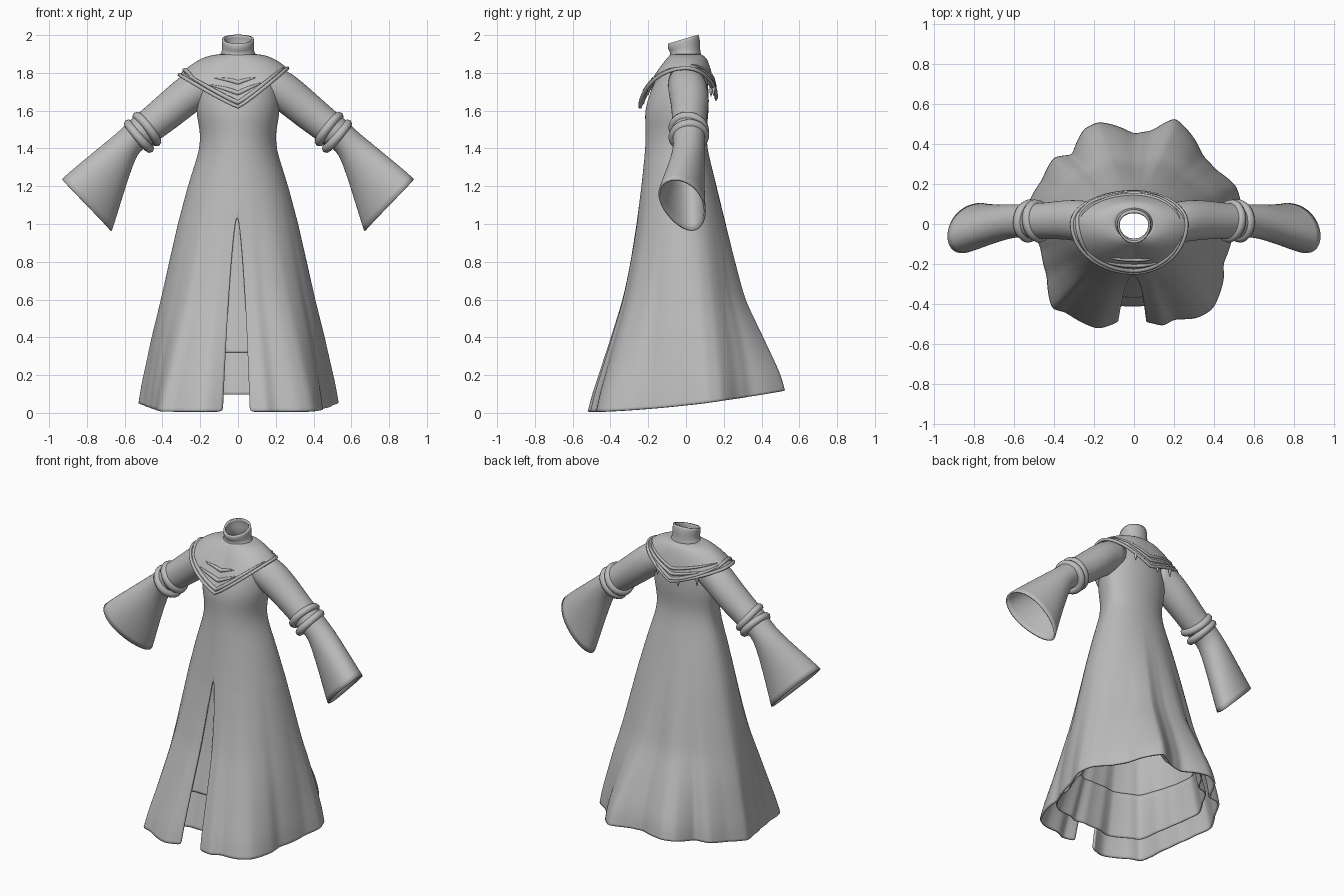
import bpy, bmesh
from math import sin, cos, pi, radians, asin, atan2, hypot
from mathutils import Vector

if "Cube" in bpy.data.objects:
    bpy.data.objects.remove(bpy.data.objects["Cube"])

cloth = bpy.data.materials.new("grey_cloth")
cloth.use_nodes = True
cloth.diffuse_color = (0.5, 0.5, 0.5, 1)
cloth.node_tree.nodes["Principled BSDF"].inputs["Base Color"].default_value = (0.5, 0.5, 0.5, 1)
cloth.node_tree.nodes["Principled BSDF"].inputs["Roughness"].default_value = 0.8


def loft(name, rows, closed, thickness):
    """Skin a grid of rows, then smooth and thicken it inwards."""
    bm = bmesh.new()
    grid = [[bm.verts.new(p) for p in row] for row in rows]
    n = len(rows[0])
    for a, b in zip(grid, grid[1:]):
        for j in range(n if closed else n - 1):
            k = (j + 1) % n
            bm.faces.new((a[j], a[k], b[k], b[j]))
    bmesh.ops.remove_doubles(bm, verts=bm.verts, dist=0.0005)
    bmesh.ops.recalc_face_normals(bm, faces=bm.faces)
    for f in bm.faces:
        f.smooth = True
    mesh = bpy.data.meshes.new(name)
    bm.to_mesh(mesh)
    bm.free()
    mesh.materials.append(cloth)
    obj = bpy.data.objects.new(name, mesh)
    bpy.context.collection.objects.link(obj)
    sub = obj.modifiers.new("smooth", "SUBSURF")
    sub.levels = sub.render_levels = 1
    sol = obj.modifiers.new("thickness", "SOLIDIFY")
    sol.thickness = thickness
    sol.offset = -1


def tube(name, points, radius, cyclic=False):
    """Rolled cloth fold along a path, thinning out at open ends."""
    curve = bpy.data.curves.new(name, "CURVE")
    curve.dimensions = "3D"
    curve.bevel_depth = radius
    curve.bevel_resolution = 2
    spline = curve.splines.new("POLY")
    spline.points.add(len(points) - 1)
    spline.use_cyclic_u = cyclic
    for i, (sp, p) in enumerate(zip(spline.points, points)):
        sp.co = (*p, 1)
        sp.radius = 1 if cyclic else 0.25 + 0.75 * sin(pi * i / (len(points) - 1))
    curve.materials.append(cloth)
    obj = bpy.data.objects.new(name, curve)
    bpy.context.collection.objects.link(obj)
    bpy.ops.object.select_all(action="DESELECT")
    obj.select_set(True)
    bpy.context.view_layer.objects.active = obj
    bpy.ops.object.convert(target="MESH")
    for f in obj.data.polygons:
        f.use_smooth = True


# Gown profile: height, half width, front depth, back depth
PROFILE = [
    (0, .52, .515, .505), (.1, .508, .492, .49), (.2, .49, .46, .46), (.4, .455, .398, .39),
    (.6, .412, .338, .312), (.8, .367, .297, .262), (1, .32, .263, .212), (1.2, .266, .236, .162),
    (1.4, .202, .215, .112), (1.48, .2, .213, .107), (1.6, .222, .218, .12), (1.7, .22, .192, .122),
    (1.8, .185, .14, .108), (1.85, .135, .105, .095), (1.89, .095, .085, .08),
    (1.92, .082, .082, .073), (1.955, .087, .098, .075), (1.983, .083, .095, .065)]

# Wavy hem outline seen from above, round from the left side
HEM = [(.5, 0), (.535, .11), (.51, .19), (.41, .27), (.345, .34), (.3, .43), (.205, .53), (.09, .465),
       (0, .45), (-.1, .495), (-.18, .51), (-.25, .475), (-.31, .345), (-.4, .335), (-.46, .22),
       (-.53, .1), (-.5, 0), (-.465, -.13), (-.435, -.26), (-.41, -.425), (-.345, -.44), (-.18, -.525),
       (-.08, -.49), (.07, -.49), (.15, -.51), (.2, -.475), (.32, -.47), (.395, -.425), (.45, -.27), (.445, -.2)]
HEM_POLAR = [(atan2(y, x) % (2 * pi), hypot(x, y)) for x, y in HEM]
HEM_POLAR.append((2 * pi, HEM_POLAR[0][1]))


def hem_radius(t):
    t %= 2 * pi
    for (ta, ra), (tb, rb) in zip(HEM_POLAR, HEM_POLAR[1:]):
        if t <= tb:
            return ra + (rb - ra) * (t - ta) / (tb - ta)


def ellipse(t, hx, front, back):
    return 1 / ((cos(t) / hx) ** 2 + (sin(t) / (back if sin(t) > 0 else front)) ** 2) ** .5


def section(z):
    for a, b in zip(PROFILE, PROFILE[1:]):
        if z <= b[0]:
            f = (z - a[0]) / (b[0] - a[0])
            return [u + (v - u) * f for u, v in zip(a[1:], b[1:])]
    return PROFILE[-1][1:]


def gown_point(t, z, scale):
    wave = hem_radius(t) / ellipse(t, *PROFILE[0][1:]) - 1
    w = max(0, 1 - z / 1.3) ** 1.4
    r = ellipse(t, *section(z)) * (1 + wave * w) * scale
    x, y = r * cos(t), r * sin(t)
    if z < .6:                       # hem rises towards the back
        z += (.008 + .11 * max(0, (y + .5) / 1.02) ** 1.7) * (1 - z / .6)
    if z > 1.9:                      # collar leans forward
        z += .3 * y * min(1, (z - 1.9) / .05)
    return Vector((x, y, z))


def gown_row(z, scale=1, slit=True, count=121):
    """One row round the body, with or without the front slit."""
    half = .074 * max(0, (1.04 - z) / 1.04) ** .6 if slit else 0
    gap = asin(half / section(z)[1])
    start = radians(-91) + gap
    span = 2 * pi - 2 * gap
    return [gown_point(start + span * j / (count - 1), z, scale) for j in range(count)]


heights = sorted([p[0] for p in PROFILE] + [.03, .3, .5, .7, .9, .97, 1.02, 1.04, 1.1, 1.3, 1.54])
loft("gown", [gown_row(z) for z in heights], False, .012)

# Closed underskirt behind the slit, in two tiers
loft("underskirt", [gown_row(z, .87 + .07 * z, False) for z in (.315, .34, .4, .5, .6, .7, .8, .9, 1, 1.1, 1.2)],
     False, .008)
loft("underskirt_lower_tier", [gown_row(z, .865, False) for z in (.09, .12, .2, .3, .36)], False, .008)

# Sleeve sections: top x, z, bottom x, z, centre y, half depth
SLEEVE = [
    (.14, 1.85, .14, 1.64, 0, .095), (.25, 1.822, .2, 1.61, .01, .105), (.33, 1.762, .28, 1.545, .02, .102),
    (.41, 1.69, .355, 1.49, .02, .095), (.5, 1.61, .41, 1.45, .015, .09), (.57, 1.55, .46, 1.42, .015, .088),
    (.62, 1.5, .52, 1.39, .015, .082), (.68, 1.45, .55, 1.33, .015, .084), (.8, 1.352, .6, 1.18, 0, .097),
    (.89, 1.278, .645, 1.03, -.012, .11), (.933, 1.238, .667, .963, -.015, .117)]


def sleeve_ring(side, tx, tz, bx, bz, yc, yh, tilt=0, count=32):
    flare = max(0, (tx - .68) / .25)  # egg shaped opening at the cuff
    ring = []
    for j in range(count):
        c, s = cos(2 * pi * j / count), sin(2 * pi * j / count)
        x, z = (tx + bx) / 2 + c * (tx - bx) / 2, (tz + bz) / 2 + c * (tz - bz) / 2
        y = yc + yh * s * (1 + .15 * flare * c) - .045 * flare * c
        ring.append(Vector((side * (x + tilt * s), y, z - tilt * s)))
    return ring


for side, label in ((1, "left"), (-1, "right")):
    loft(label + "_sleeve", [sleeve_ring(side, *s) for s in SLEEVE], True, .01)
    # Gathered bands around the elbow
    tube(label + "_upper_elbow_band", sleeve_ring(side, .535, 1.57, .43, 1.435, .015, .084, .008), .024, True)
    tube(label + "_lower_elbow_band", sleeve_ring(side, .58, 1.53, .468, 1.4, .015, .084, -.004), .024, True)


def cowl_point(t, s):
    """Shoulder drape from the neck (s = 0) to its pointed hem (s = 1)."""
    c, n = cos(t), sin(t)
    front = n < 0
    inner = Vector((.088 * c, (.08 if front else .076) * n, 1.9))
    wide, tip = (.31, 1.79) if c < 0 else (.262, 1.825)
    low = 1.62 if front else 1.67
    outer = Vector((wide * c, (.243 if front else .16) * n, low + (tip - low) * abs(c) ** 1.1))
    spread = .6 + (.4 if front else -.1) * n * n   # full shoulders, sloping chest
    p = inner.lerp(outer, s ** spread)
    p.z = inner.z + (outer.z - inner.z) * s ** 1.2
    return p


COUNT = 64
loft("cowl", [[cowl_point(2 * pi * j / COUNT, i / 10) for j in range(COUNT)] for i in range(11)], True, .01)
tube("cowl_hem", [cowl_point(2 * pi * j / COUNT, 1) for j in range(COUNT)], .01, True)


def fold(name, start, end, edge, middle, radius):
    """Sagging fold between two angles on the cowl."""
    pts = []
    for j in range(25):
        f = j / 24
        pts.append(cowl_point(radians(start + (end - start) * f), edge + (middle - edge) * sin(pi * f)))
    tube(name, pts, radius)


fold("front_fold_upper", 240, 296, .68, .6, .012)
fold("front_fold_middle", 238, 300, .86, .78, .013)
fold("front_fold_lower", 195, 345, .88, .93, .013)
fold("back_fold_upper", 10, 165, .75, .7, .01)
fold("back_fold_middle", 5, 150, .95, .82, .011)
fold("back_fold_lower", 25, 178, .8, .95, .011)
fold("right_shoulder_fold", 150, 225, .95, .8, .012)

# Loose cloth tails hanging at the back
for angle, drop in ((65, .06), (100, .05), (125, .07)):
    top = cowl_point(radians(angle), .95)
    tube("back_tail", [top + Vector((0, .003, -drop * k / 4)) for k in range(-1, 5)], .009)
